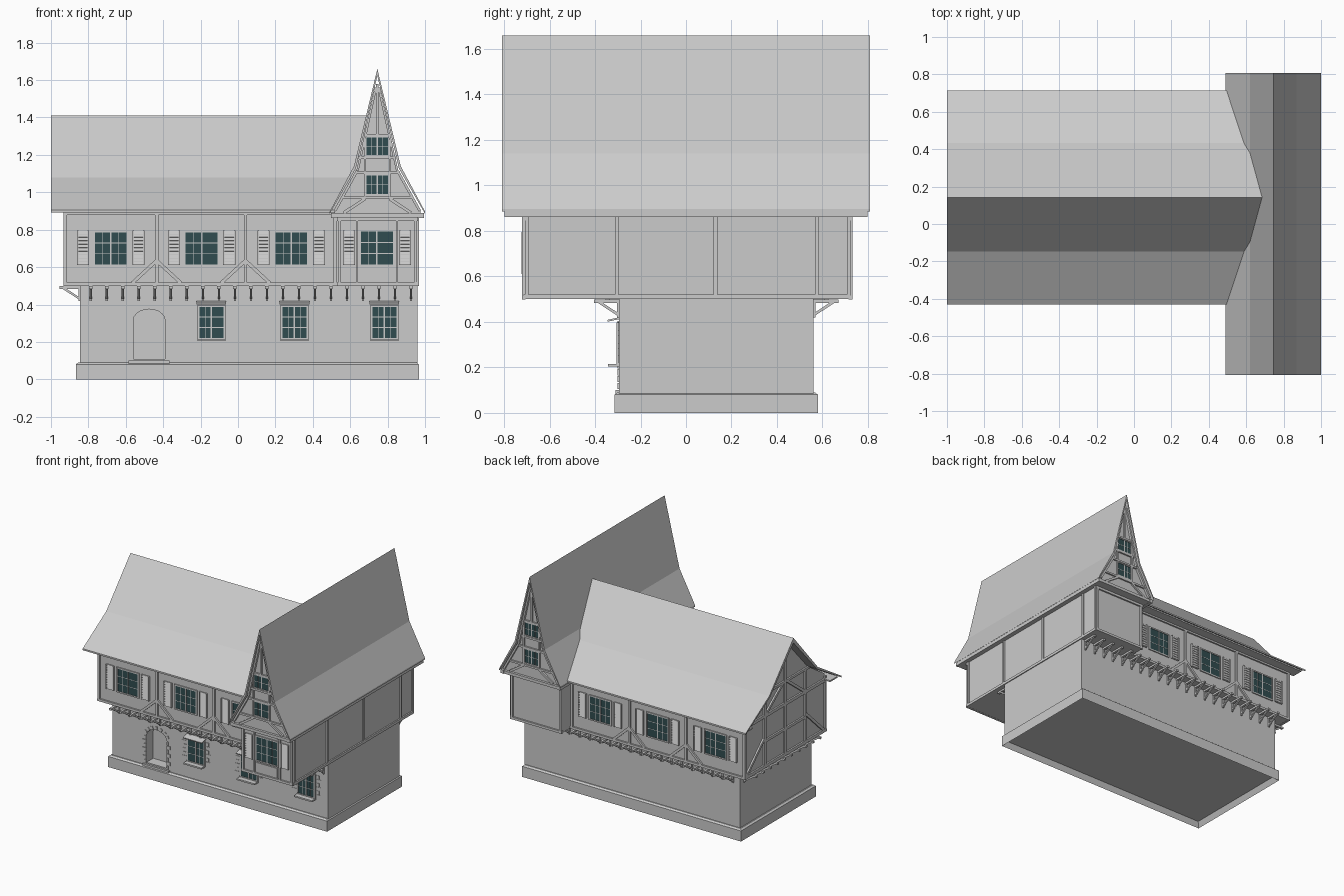
import bpy, bmesh, math
from mathutils import Matrix, Vector

if "Cube" in bpy.data.objects:
    bpy.data.objects.remove(bpy.data.objects["Cube"])


def material(name, rgb):
    m = bpy.data.materials.new(name)
    m.use_nodes = True
    m.diffuse_color = (*rgb, 1)
    m.node_tree.nodes["Principled BSDF"].inputs["Base Color"].default_value = (*rgb, 1)
    return m


GREY = material("pale_grey", (0.6, 0.6, 0.6))
GLASS = material("dark_teal_glass", (0.03, 0.073, 0.08))
parts = {}


def part(name):
    return parts.setdefault(name, bmesh.new())


class Wall:
    """A wall plane: u runs along it, z up, n points outward."""
    def __init__(self, origin, u, n):
        self.o, self.u, self.n = Vector(origin), Vector(u), Vector(n)

    def at(self, u, z, d):
        return self.o + self.u * u + Vector((0, 0, z)) + self.n * d

    def section(self, u):
        """The plane standing square to the wall at u, measured outward."""
        return Wall(self.at(u, 0, 0), self.n, self.u)

    def bar(self, name, p, q, width=0.024, d=0.012, lo=-0.005):
        p, q = Vector(p), Vector(q)
        a = q - p
        b = Vector((-a.y, a.x)).normalized() * width
        cols = [self.u * v.x + Vector((0, 0, v.y)) for v in (a, b)]
        cols += [self.n * (d - lo), self.at(*(p + q) / 2, (d + lo) / 2)]
        m = Matrix([c.to_4d() for c in cols]).transposed()
        m[3][0] = m[3][1] = m[3][2] = 0
        bmesh.ops.create_cube(part(name), size=1, matrix=m)

    def rect(self, name, u0, u1, z0, z1, d=0.012, lo=-0.005):
        z = (z0 + z1) / 2
        self.bar(name, (u0, z), (u1, z), z1 - z0, d, lo)

    def prism(self, name, pts, lo, hi):
        bm = part(name)
        ends = [[bm.verts.new(self.at(u, z, d)) for u, z in pts] for d in (lo, hi)]
        for ring in ends:
            bm.faces.new(ring)
        for i in range(len(pts)):
            j = (i + 1) % len(pts)
            bm.faces.new((ends[0][i], ends[0][j], ends[1][j], ends[1][i]))

    def window(self, tag, u, z0, z1, w, rows=3, d=0.008):
        a, b, t = u - w / 2, u + w / 2, 0.01
        self.rect(tag + "_glass", a, b, z0, z1, d=d - 0.004)
        f = tag + "_window_frames"
        for x in (a - t, b):
            self.rect(f, x, x + t, z0 - t, z1 + t, d)
        for z in (z0 - t, z1):
            self.rect(f, a, b, z, z + t, d)
        self.rect(f, u - 0.004, u + 0.004, z0, z1, d - 0.002)
        for k in range(1, rows):
            z = z0 + (z1 - z0) * k / rows
            self.rect(f, a, b, z - 0.002, z + 0.002, d - 0.003)
        for x in (u - w / 4, u + w / 4):
            self.rect(f, x - 0.0012, x + 0.0012, z0, z1, d - 0.003)

    def shutter(self, tag, u, z0, z1, w=0.065):
        n = tag + "_shutters"
        self.rect(n, u - w / 2, u + w / 2, z0, z1, 0.006)
        for s in (-1, 1):
            x = u + s * (w / 2 - 0.004)
            self.rect(n, x - 0.004, x + 0.004, z0, z1, 0.014)
        for k in range(10):
            z = z0 + (z1 - z0) * (k + 0.5) / 10
            self.section(u).bar(n, (0.006, z + 0.008), (0.011, z - 0.008), 0.003,
                                w / 2 - 0.004, 0.004 - w / 2)


X, Y = (1, 0, 0), (0, 1, 0)
front = Wall((0, -0.342, 0), X, (0, -1, 0))
back = Wall((0, 0.614, 0), X, Y)
left_end = Wall((-0.92, 0, 0), Y, (-1, 0, 0))
ground = Wall((0, -0.295, 0), X, (0, -1, 0))
ground_back = Wall((0, 0.56, 0), X, Y)
ground_end = Wall((-0.845, 0, 0), Y, (-1, 0, 0))
wing_front = Wall((0, -0.71, 0), X, (0, -1, 0))
wing_back = Wall((0, 0.72, 0), X, Y)
gable_front = Wall((0, -0.778, 0), X, (0, -1, 0))
gable_back = Wall((0, 0.778, 0), X, Y)
wing_side = Wall((0.957, 0, 0), Y, X)
along_x, along_y = Wall((0, 0, 0), Y, X), Wall((0, 0, 0), X, Y)

# Ground floor and plinth with a shallow hollow underneath
along_y.rect("ground_floor_wall", -0.845, 0.96, 0.06, 0.5, 0.56, -0.295)
along_y.rect("plinth", -0.867, 0.967, 0, 0.08, 0.58, -0.315)
bm = part("plinth")
bmesh.ops.recalc_face_normals(bm, faces=bm.faces[:])
for sign, thick, depth in ((1, 0.018, 0.01), (-1, 0.03, -0.04)):
    bm.normal_update()
    cap = [f for f in bm.faces if f.normal.z * sign > 0.9]
    bmesh.ops.inset_region(bm, faces=cap, thickness=thick, depth=depth)

# Upper storey, wing and the projecting gable above the wing
along_x.prism("upper_storey", [(-0.342, 0.5), (-0.342, 0.935), (-0.15, 1.06), (0.14, 1.38),
                               (0.43, 1.06), (0.614, 0.935), (0.614, 0.5)], -0.92, 0.6)
along_y.rect("wing_body", 0.535, 0.957, 0.5, 0.88, 0.72, -0.71)
along_y.prism("wing_gable", [(0.515, 0.864), (0.515, 0.9), (0.638, 1.12), (0.745, 1.58),
                             (0.852, 1.12), (0.975, 0.9), (0.975, 0.864)], -0.778, 0.778)


# Bell-cast roofs
def roof(name, wall, mid, ridge, knee, eave, lo, hi):
    r = [(mid - eave[0], eave[1]), (mid - knee[0], knee[1]), (mid, ridge),
         (mid + knee[0], knee[1]), (mid + eave[0], eave[1])]
    inner = [(u, z - 0.012) for u, z in r]
    for i, du, dz in ((1, 0.01, 0), (2, 0, 0.025), (3, -0.01, 0)):
        inner[i] = (inner[i][0] + du, inner[i][1] - dz)
    wall.prism(name, r + inner[::-1], lo, hi)


roof("main_roof", along_x, 0.142, 1.41, (0.29, 1.08), (0.573, 0.905), -1, 0.685)
roof("wing_roof", along_y, 0.745, 1.66, (0.125, 1.14), (0.255, 0.897), -0.808, 0.808)
for x in (0.496, 0.969):
    along_y.rect("wing_eave_boards", x, x + 0.025, 0.862, 0.889, 0.797, -0.797)
for y in (-0.415, 0.605):
    along_x.rect("main_eave_boards", y, y + 0.09, 0.892, 0.903, 0.53, -0.98)

# Long sides: posts, rails, braces, windows and shutters
for tag, wall in (("front", front), ("back", back)):
    t = tag + "_timbers"
    for z in (0.508, 0.888):
        wall.bar(t, (-0.932, z), (0.535, z), 0.018)
    for u in (-0.922, -0.435, 0.04, 0.52):
        wall.bar(t, (u, 0.5), (u, 0.9), 0.018)
    for u in (-0.435, 0.04):
        for s in (-1, 1):
            wall.bar(t, (u, 0.635), (u + s * 0.13, 0.515), 0.018)
    for u in (-0.68, -0.195, 0.285):
        wall.window(tag, u, 0.615, 0.785, 0.17)
        for s in (-1, 1):
            wall.shutter(tag, u + s * 0.148, 0.61, 0.795)

# Timbered end wall and gable
t = "end_timbers"
for z in (0.51, 0.89):
    left_end.bar(t, (-0.352, z), (0.624, z))
left_end.bar(t, (-0.15, 1.06), (0.43, 1.06), 0.018)
for y, top in ((-0.342, 0.92), (-0.1, 1.06), (0.14, 1.36), (0.38, 1.06), (0.614, 0.92)):
    left_end.bar(t, (y, 0.5), (y, top), 0.02)
for s in (-1, 1):
    left_end.bar(t, (0.14 + s * 0.46, 0.52), (0.14 + s * 0.25, 0.72), 0.02)
    left_end.bar(t, (0.14 + s * 0.24, 0.7), (0.14, 0.7), 0.02)
    left_end.bar(t, (0.14 + s * 0.23, 0.9), (0.14 + s * 0.02, 1.06), 0.02)

# Wing storey and gable framing, front and back
for tag, wall, gable in (("wing_front", wing_front, gable_front),
                         ("wing_back", wing_back, gable_back)):
    t = tag + "_timbers"
    for z in (0.508, 0.855):
        wall.bar(t, (0.53, z), (0.962, z), 0.018)
    for u in (0.543, 0.95):
        wall.bar(t, (u, 0.5), (u, 0.865), 0.016)
    t = tag + "_gable_timbers"
    gable.bar(t, (0.505, 0.875), (0.985, 0.875), 0.022, 0.018)
    for z, w in ((0.97, 0.18), (1.105, 0.12), (1.185, 0.1), (1.305, 0.07)):
        gable.bar(t, (0.745 - w, z), (0.745 + w, z), 0.014)
    gable.bar(t, (0.745, 1.3), (0.745, 1.58), 0.014)
    for s in (-1, 1):
        post = 0.745 + s * 0.066
        gable.bar(t, (post, 0.97), (post, 1.3), 0.01)
        gable.bar(t, (post, 0.965), (0.745 + s * 0.18, 0.89), 0.016)
        gable.bar(t, (0.745 + s * 0.227, 0.9), (0.745 + s * 0.108, 1.115), 0.014, 0.018)
        gable.bar(t, (0.745 + s * 0.106, 1.115), (0.745 + s * 0.008, 1.56), 0.012, 0.018)
    for z0, z1 in ((0.99, 1.09), (1.2, 1.292)):
        gable.window(tag, 0.745, z0, z1, 0.115, 2)

# Wing front: large window, shutters and panels
wing_front.window("wing_front", 0.743, 0.615, 0.79, 0.172)
for s in (-1, 1):
    x = 0.743 + s * 0.107
    wing_front.shutter("wing_front", 0.743 + s * 0.15, 0.61, 0.795)
    wing_front.bar("wing_front_timbers", (x, 0.51), (x, 0.86), 0.012)
for z0, z1 in ((0.52, 0.595), (0.815, 0.845)):
    wing_front.rect("wing_front_panels", 0.655, 0.83, z0, z1, 0.006)

# Wing side posts and rails
for y in (-0.7, -0.305, 0.13, 0.575, 0.715):
    wing_side.bar("wing_side_timbers", (y, 0.5), (y, 0.87), 0.016, 0.01)
wing_side.bar("wing_side_timbers", (-0.715, 0.51), (0.725, 0.51), 0.02, 0.01)


# Brackets below the overhanging storey
def bracket(w):
    w.bar("jetty_brackets", (0, 0.43), (0.095, 0.492), 0.012, 0.006, -0.006)
    w.bar("jetty_brackets", (-0.01, 0.491), (0.11, 0.491), 0.014, 0.009, -0.009)
    w.bar("jetty_brackets", (0.004, 0.42), (0.004, 0.49), 0.01, 0.006, -0.006)


for k in range(21):
    bracket(ground.section(-0.787 + k * 0.0856))
    bracket(ground_back.section(-0.787 + k * 0.0856))
for k in range(10):
    bracket(ground_end.section(-0.25 + k * 0.085))

# Ground floor windows with sloping hoods, sills and stone surrounds
for u in (-0.142, 0.302, 0.783):
    ground.window("ground", u, 0.222, 0.388, 0.13, 3, 0.01)
    ground.section(u).bar("window_hoods", (-0.005, 0.417), (0.05, 0.405), 0.008, 0.079, -0.079)
    ground.rect("window_sills", u - 0.075, u + 0.075, 0.205, 0.216, 0.048)
    for k in range(6):
        w = 0.105 if k % 2 else 0.12
        for s in (-1, 1):
            a, b = sorted((u + s * 0.078, u + s * w))
            ground.rect("window_stones", a, b, 0.222 + k * 0.029, 0.249 + k * 0.029, 0.003)

# Arched doorway cut into the wall, with stones around it
dx, spring, rad = -0.475, 0.315, 0.085
arch = [(dx + rad * math.cos(i * math.pi / 10), spring + 0.06 * math.sin(i * math.pi / 10))
        for i in range(11)]
ground.prism("doorway_cutter", [(dx + rad, 0.11)] + arch + [(dx - rad, 0.11)], -0.08, 0.05)
ground.rect("door_step", dx - 0.11, dx + 0.11, 0.085, 0.1, 0.015)
for k in range(7):
    w = 0.115 if k % 2 else 0.1
    for s in (-1, 1):
        a, b = sorted((dx + s * 0.087, dx + s * w))
        ground.rect("door_stones", a, b, 0.105 + k * 0.03, 0.132 + k * 0.03, 0.006)
for k in range(1, 8):
    c, s = math.cos(k * math.pi / 8), math.sin(k * math.pi / 8)
    ground.bar("door_stones", (dx + 0.088 * c, spring + 0.064 * s),
               (dx + 0.11 * c, spring + 0.088 * s), 0.018, 0.006)

# Turn every part into an object
for name, bm in parts.items():
    bmesh.ops.recalc_face_normals(bm, faces=bm.faces[:])
    mesh = bpy.data.meshes.new(name)
    bm.to_mesh(mesh)
    bm.free()
    mesh.materials.append(GLASS if name.endswith("_glass") else GREY)
    bpy.context.scene.collection.objects.link(bpy.data.objects.new(name, mesh))

cutter = bpy.data.objects["doorway_cutter"]
cutter.hide_render = True
cutter.hide_viewport = True
cut = bpy.data.objects["ground_floor_wall"].modifiers.new("doorway", "BOOLEAN")
cut.operation, cut.object, cut.solver = "DIFFERENCE", cutter, "EXACT"
